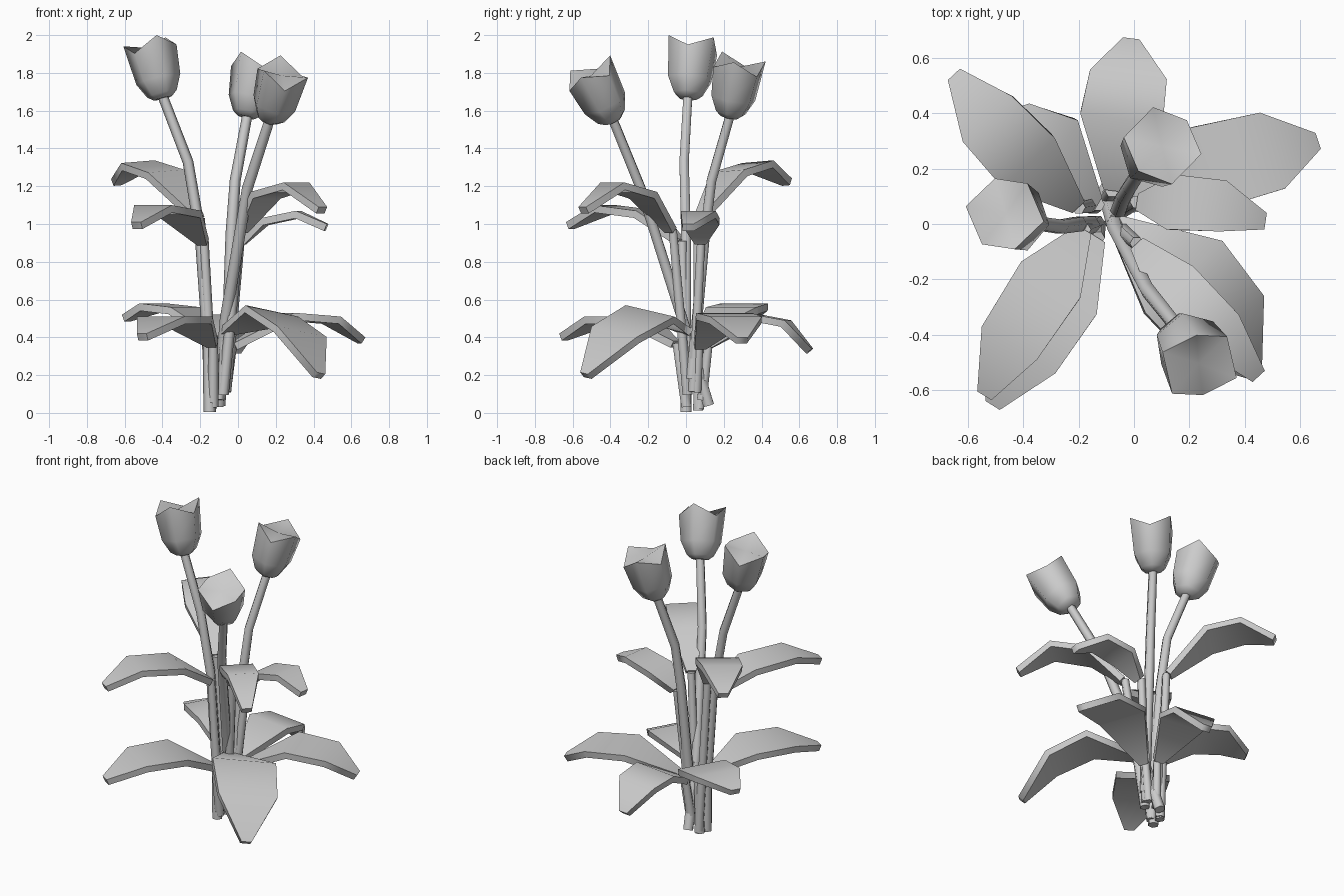
import bpy, bmesh
from math import sin, cos, radians
from mathutils import Vector

if "Cube" in bpy.data.objects:
    bpy.data.objects.remove(bpy.data.objects["Cube"])

UP = Vector((0, 0, 1))
HUB = Vector((-.11, .04, .06))  # middle of the bunched stalk ends


def loft(name, rings, centre=None):
    """Skin equal-sized vertex rings; the end is a flat cap or a fan to a centre point."""
    bm = bmesh.new()
    rows = [[bm.verts.new(p) for p in r] for r in rings]
    n = len(rows[0])
    for a, b in zip(rows, rows[1:]):
        for i in range(n):
            j = (i + 1) % n
            bm.faces.new((a[i], a[j], b[j], b[i]))
    bm.faces.new(rows[0][::-1])
    if centre is None:
        bm.faces.new(rows[-1])
    else:
        c = bm.verts.new(centre)
        for i in range(n):
            bm.faces.new((rows[-1][i], rows[-1][(i + 1) % n], c))
    bmesh.ops.recalc_face_normals(bm, faces=bm.faces)
    me = bpy.data.meshes.new(name)
    bm.to_mesh(me)
    bm.free()
    ob = bpy.data.objects.new(name, me)
    bpy.context.collection.objects.link(ob)
    return ob


def tangents(pts):
    n = len(pts) - 1
    return [(pts[min(i + 1, n)] - pts[max(i - 1, 0)]).normalized() for i in range(n + 1)]


def hexagon(p, t, r, start=0):
    """Six points around p, square to direction t."""
    u = Vector((0, 1, 0)).cross(t).normalized()
    v = t.cross(u)
    angles = [radians(start + 60 * i) for i in range(6)]
    return [p + r * (cos(a) * u + sin(a) * v) for a in angles]


def tube(name, path, r0, r1):
    """Six-sided tapered stem along a path."""
    pts = [Vector(p) for p in path]
    k = (r1 - r0) / (len(pts) - 1)
    return loft(name, [hexagon(p, t, r0 + k * i)
                       for i, (p, t) in enumerate(zip(pts, tangents(pts)))])


def cup(name, base, axis, peak):
    """Six-sided flower head with three raised petal tips and a shallow top."""
    base, t = Vector(base), Vector(axis).normalized()
    rings = [hexagon(base + t * h, t, r, peak)
             for h, r in ((-.015, .05), (.01, .082), (.09, .122), (.275, .14))]
    rings[-1] = [p + t * .032 * (-1) ** i for i, p in enumerate(rings[-1])]
    return loft(name, rings, base + t * .26)


def leaf(name, path, w, roll=0, thick=.04):
    """Thick arched blade (narrow root, broad middle, blunt tip) on its stalk."""
    pts = [Vector(p) for p in path]
    side = (pts[-1] - pts[0]).cross(UP).normalized() + UP * roll
    rings = []
    for p, t, hw in zip(pts, tangents(pts), (.03, w, w * .93, .03)):
        n = side.cross(t).normalized() * thick
        s = side * hw
        rings.append([p - s, p + s, p + s - n, p - s - n])
    loft(name, rings)
    out = pts[-1] - HUB
    out.z = 0
    out.normalize()
    foot = HUB + out * .045 + UP * .055 * out.x
    root = pts[0] - UP * .01
    tube(name + "_stalk", [foot, foot.lerp(root, .5), root], .03, .025)


# flowers: stem path, head axis, angle of the first petal tip
flowers = [
    ([(-.15, 0, .005), (-.155, 0, .35), (-.2, 0, .95), (-.265, -.01, 1.33), (-.4, .01, 1.68)],
     (-.25, .1, 1), 50),
    ([(-.06, .03, .18), (-.035, .1, .95), (-.015, .135, 1.23), (.05, .235, 1.58)],
     (.2, .18, 1), 105),
    ([(-.1, .12, .04), (-.065, -.02, .5), (.05, -.24, 1.19), (.17, -.39, 1.56)],
     (.28, -.5, 1), 105),
]
for i, (path, axis, peak) in enumerate(flowers):
    tube(f"flower_stem_{i + 1}", path, .033, .027)
    cup(f"flower_head_{i + 1}", path[-1], axis, peak)

# lower leaves: blade centre line, half width
leaf("lower_leaf_left", [(-.13, .07, .42), (-.28, .24, .56), (-.45, .31, .58), (-.6, .34, .52)], .155)
leaf("lower_leaf_back", [(-.08, .12, .38), (-.045, .38, .52), (-.02, .54, .49), (-.01, .67, .34)], .15)
leaf("lower_leaf_right", [(-.03, .07, .37), (.25, .2, .53), (.5, .265, .51), (.665, .3, .4)], .155)
leaf("lower_leaf_front_right", [(-.07, .01, .45), (.18, -.19, .54), (.34, -.38, .43), (.44, -.54, .21)], .19, .16)
leaf("lower_leaf_front_left", [(-.13, -.05, .38), (-.27, -.24, .51), (-.41, -.46, .51), (-.51, -.655, .42)], .16)

# upper leaves
leaf("upper_leaf_left", [(-.2, .06, 1.04), (-.38, .22, 1.28), (-.53, .38, 1.33), (-.65, .54, 1.24)], .13, .06)
leaf("upper_leaf_front_left", [(-.18, -.02, .92), (-.3, -.2, 1.07), (-.45, -.43, 1.1), (-.54, -.62, 1.01)], .125)
leaf("upper_leaf_right", [(.01, .08, .92), (.13, .08, 1.03), (.32, .065, 1.07), (.475, .01, 1)], .1)
leaf("upper_leaf_front_right", [(.01, -.07, .98), (.14, -.22, 1.17), (.31, -.39, 1.22), (.45, -.55, 1.09)], .1)

# smooth shading with sharp blade edges
for ob in bpy.data.objects:
    ob.select_set(True)
bpy.context.view_layer.objects.active = bpy.data.objects["lower_leaf_left"]
bpy.ops.object.shade_smooth_by_angle(angle=radians(65))
